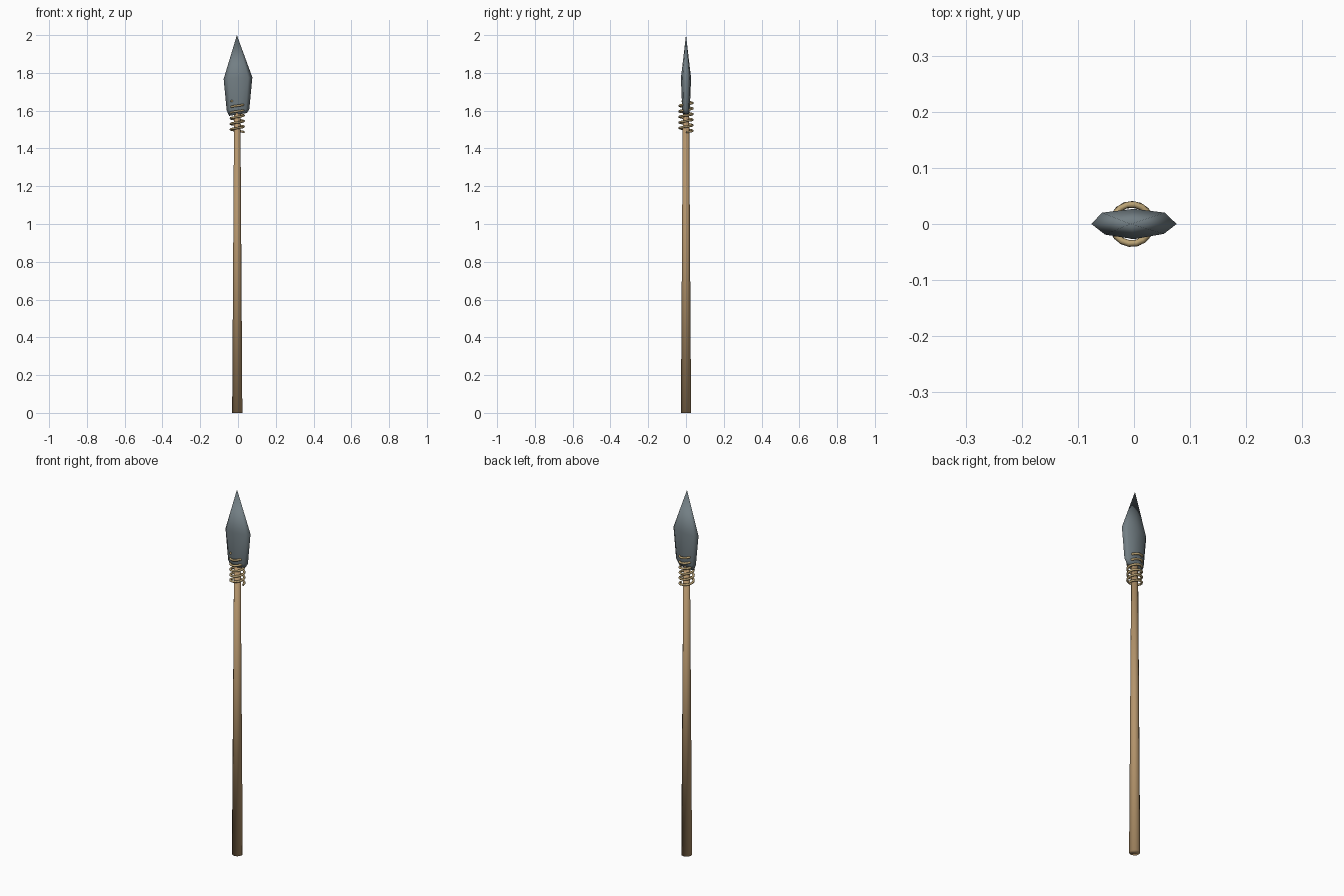
import bpy, bmesh
from math import cos, sin, pi

if "Cube" in bpy.data.objects:
    bpy.data.objects.remove(bpy.data.objects["Cube"])


def material(name, rgb):
    m = bpy.data.materials.new(name)
    m.diffuse_color = (*rgb, 1)
    m.use_nodes = True
    m.node_tree.nodes["Principled BSDF"].inputs["Base Color"].default_value = m.diffuse_color
    return m


def loft(name, rings, mat, tip=None):
    """Skin a list of equal-length point rings, capped at both ends."""
    bm = bmesh.new()
    rows = [[bm.verts.new(p) for p in ring] for ring in rings]
    n = len(rows[0])
    for a, b in zip(rows, rows[1:]):
        for i in range(n):
            j = (i + 1) % n
            bm.faces.new((a[i], a[j], b[j], b[i]))
    bm.faces.new(rows[0][::-1])
    if tip:
        t = bm.verts.new(tip)
        for i in range(n):
            bm.faces.new((rows[-1][i], rows[-1][(i + 1) % n], t))
    else:
        bm.faces.new(rows[-1])
    bmesh.ops.recalc_face_normals(bm, faces=bm.faces)
    me = bpy.data.meshes.new(name)
    bm.to_mesh(me)
    bm.free()
    me.polygons.foreach_set("use_smooth", [True] * len(me.polygons))
    me.materials.append(mat)
    ob = bpy.data.objects.new(name, me)
    bpy.context.collection.objects.link(ob)
    return ob


wood = material("wood", (0.46, 0.30, 0.15))
stone = material("stone", (0.17, 0.21, 0.23))
cord = material("cord", (0.50, 0.37, 0.18))
CX = -0.004

# tapered shaft
loft("shaft", [[(CX + r * cos(2 * pi * i / 12), r * sin(2 * pi * i / 12), z)
                for i in range(12)] for z, r in ((0, 0.027), (1.62, 0.0165))], wood)

# chipped blade: lens-shaped section (x, y factors), scaled per level
section = [(1, 0), (0.72, 0.75), (0, 1), (-0.75, 0.75),
           (-1, 0), (-0.68, -0.7), (0, -1), (0.7, -0.65)]
levels = [(1.58, 0.047, 0.015, -0.16), (1.605, 0.060, 0.020, -0.06),
          (1.772, 0.076, 0.027, -0.06)]  # z, half width, half depth, edge tilt
rings = []
for z, w, d, tilt in levels:
    rings.append([(w * u, d * v, z - tilt * w * u) for u, v in section])
loft("blade", rings, stone, tip=(-0.006, 0, 2.0))

# cord binding: helical coil round the joint
turns, steps = 5.6, 90
curve = bpy.data.curves.new("cord_binding", 'CURVE')
curve.dimensions = '3D'
curve.bevel_depth = 0.006
curve.bevel_resolution = 1
curve.use_fill_caps = True
path = curve.splines.new('POLY')
path.points.add(steps)
for i, p in enumerate(path.points):
    t = i / steps
    a = 2 * pi * turns * t
    p.co = (CX + 0.035 * cos(a), 0.035 * sin(a), 1.486 + 0.165 * t, 1)
path.use_smooth = True
curve.materials.append(cord)
binding = bpy.data.objects.new("cord_binding", curve)
bpy.context.collection.objects.link(binding)
